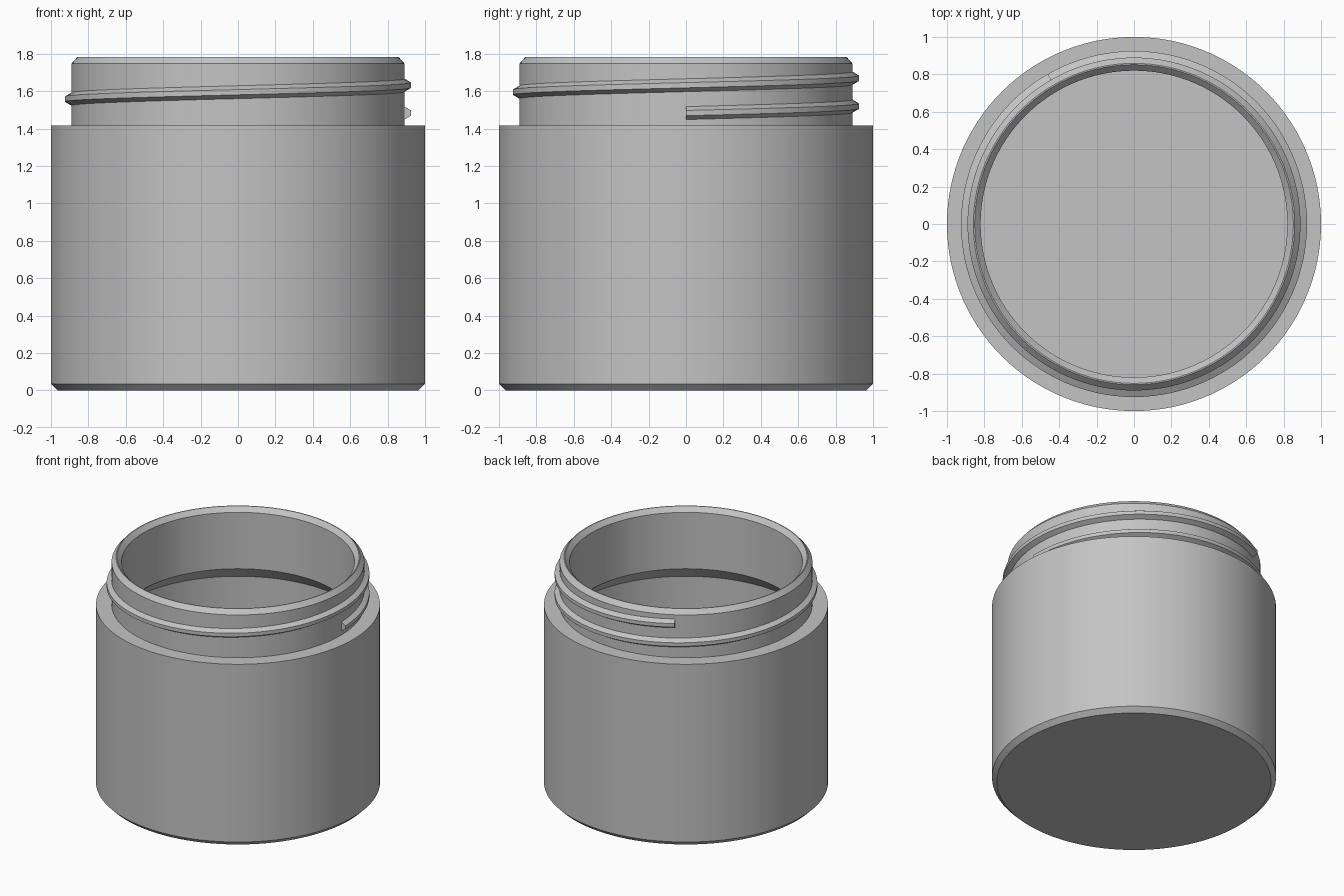
import bpy, bmesh
from math import cos, sin, pi, radians

if "Cube" in bpy.data.objects:
    bpy.data.objects.remove(bpy.data.objects["Cube"])

SEGMENTS = 120
BODY_R, NECK_R, BORE_R, CAVITY_R = 1.0, 0.89, 0.82, 0.93
SHOULDER_Z, TOP_Z, CHAMFER = 1.416, 1.783, 0.035

grey = bpy.data.materials.new("plain grey")
grey.use_nodes = True
grey.diffuse_color = (0.55, 0.55, 0.55, 1)
grey.node_tree.nodes["Principled BSDF"].inputs["Base Color"].default_value = grey.diffuse_color


def finish(bm, name):
    """Turn a bmesh into a smooth object that keeps its hard edges."""
    bmesh.ops.recalc_face_normals(bm, faces=bm.faces)
    mesh = bpy.data.meshes.new(name)
    bm.to_mesh(mesh)
    bm.free()
    mesh.materials.append(grey)
    mesh.shade_smooth()
    mesh.set_sharp_from_angle(angle=radians(25))
    obj = bpy.data.objects.new(name, mesh)
    bpy.context.collection.objects.link(obj)
    return obj


# Jar: one closed wall profile, outside then inside, turned about z
profile = [
    (0, 0), (BODY_R - CHAMFER, 0), (BODY_R, CHAMFER),
    (BODY_R, SHOULDER_Z), (NECK_R, SHOULDER_Z),
    (NECK_R, TOP_Z - CHAMFER), (NECK_R - 0.031, TOP_Z),
    (BORE_R + 0.032, TOP_Z), (BORE_R, TOP_Z - CHAMFER),
    (BORE_R, 1.31), (CAVITY_R, 1.2),
    (CAVITY_R, 0.07 + CHAMFER), (CAVITY_R - CHAMFER, 0.07), (0, 0.07),
]
bm = bmesh.new()
verts = [bm.verts.new((r, 0, z)) for r, z in profile]
edges = [bm.edges.new(pair) for pair in zip(verts, verts[1:])]
bmesh.ops.spin(bm, geom=verts + edges, cent=(0, 0, 0), axis=(0, 0, 1),
               angle=2 * pi, steps=SEGMENTS, use_merge=True)
bmesh.ops.remove_doubles(bm, verts=bm.verts, dist=0.0005)
finish(bm, "jar_body")

# Screw thread: a blunt ridge climbing one and a third turns
START_Z, PITCH, TURNS = 1.483, 0.149, 4 / 3
ridge = [(NECK_R - 0.006, -0.038), (0.925, -0.014), (0.925, 0.014), (NECK_R - 0.006, 0.038)]
steps = round(SEGMENTS * TURNS)
bm = bmesh.new()
rings = []
for i in range(steps + 1):
    turn = TURNS * i / steps
    a = 2 * pi * turn
    rings.append([bm.verts.new((r * cos(a), r * sin(a), START_Z + PITCH * turn + dz))
                  for r, dz in ridge])
for low, high in zip(rings, rings[1:]):
    for j in range(len(ridge)):
        k = (j + 1) % len(ridge)
        bm.faces.new((low[j], low[k], high[k], high[j]))
bm.faces.new(rings[0])
bm.faces.new(rings[-1])
finish(bm, "screw_thread")
